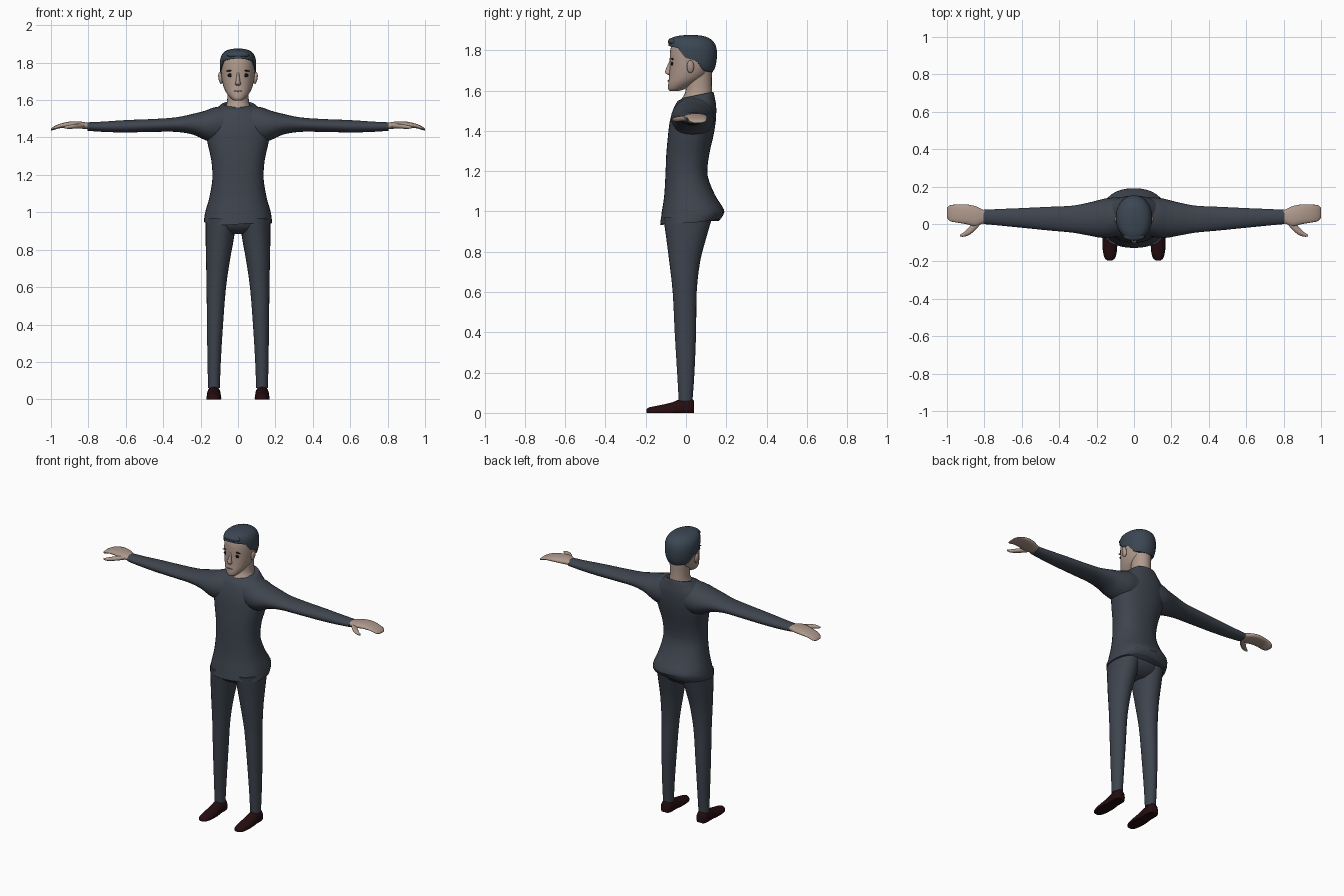
import bpy, bmesh, math
from mathutils import Vector

cube = bpy.data.objects.get("Cube")
if cube:
    bpy.data.objects.remove(cube, do_unlink=True)


def material(name, *rgb):
    m = bpy.data.materials.new(name)
    m.use_nodes = True
    m.diffuse_color = (*rgb, 1)
    m.node_tree.nodes["Principled BSDF"].inputs["Base Color"].default_value = (*rgb, 1)
    return m


CLOTH = material("slate cloth", .048, .058, .076)
SKIN = material("skin", .43, .32, .265)
HAIR = material("blue grey hair", .044, .062, .085)
LEATHER = material("dark shoe leather", .018, .004, .005)
EYE = material("eye black", .008, .006, .006)
LIP = material("lip", .24, .15, .125)


def finish(name, bm, mat):
    """Turn a bmesh into a smooth shaded object."""
    bmesh.ops.recalc_face_normals(bm, faces=bm.faces)
    mesh = bpy.data.meshes.new(name)
    bm.to_mesh(mesh)
    bm.free()
    mesh.materials.append(mat)
    obj = bpy.data.objects.new(name, mesh)
    bpy.context.collection.objects.link(obj)
    bpy.ops.object.select_all(action='DESELECT')
    obj.select_set(True)
    bpy.context.view_layer.objects.active = obj
    bpy.ops.object.shade_smooth_by_angle(angle=math.radians(50))
    return obj


def skin_rings(name, rings, mat, cap_start=True, cap_end=True):
    """Bridge a list of closed rings of points."""
    bm = bmesh.new()
    loops = [[bm.verts.new(p) for p in ring] for ring in rings]
    n = len(loops[0])
    for low, high in zip(loops, loops[1:]):
        for i in range(n):
            j = (i + 1) % n
            bm.faces.new((low[i], low[j], high[j], high[i]))
    if cap_start:
        bm.faces.new(loops[0])
    if cap_end:
        bm.faces.new(loops[-1])
    return finish(name, bm, mat)


def spline(rows, steps):
    """Catmull-Rom resampling of the section rows."""
    out = []
    last = len(rows) - 1
    for i in range(last):
        quad = [rows[max(0, min(last, i + k))] for k in (-1, 0, 1, 2)]
        for s in range(steps):
            u = s / steps
            out.append([b + .5 * u * (c - a + u * (2*a - 5*b + 4*c - d + u * (3*(b - c) + d - a)))
                        for a, b, c, d in zip(*quad)])
    return out + [list(rows[-1])]


def oval(lo_a, hi_a, lo_b, hi_b, angle, power=2):
    def axis(lo, hi, v):
        return (lo + hi) / 2 + (hi - lo) / 2 * math.copysign(abs(v) ** (2 / power), v)
    return axis(lo_a, hi_a, math.cos(angle)), axis(lo_b, hi_b, math.sin(angle))


def loft(name, axis, rows, mat, sides=24, steps=3, power=2, warp=None, flip=1):
    """Rows are (position on axis, low and high of each cross axis)."""
    rings = []
    for t, *box in spline(rows, steps):
        ring = []
        for k in range(sides):
            a, b = oval(*box, math.tau * k / sides, power)
            p = Vector({'x': (t, a, b), 'y': (a, t, b), 'z': (a, b, t)}[axis])
            if warp:
                warp(p)
            p.x *= flip
            ring.append(p)
        rings.append(ring)
    return skin_rings(name, rings, mat)


def body(rows):
    """Rows of (height, half width, front, back) for centred parts."""
    return [(z, -w, w, f, b) for z, w, f, b in rows]


def ellipsoid(name, centre, size, mat, turn=0):
    bm = bmesh.new()
    bmesh.ops.create_uvsphere(bm, u_segments=16, v_segments=10, radius=1)
    obj = finish(name, bm, mat)
    obj.location, obj.scale, obj.rotation_euler = centre, size, (0, turn, 0)


def section_at(rows, z):
    """Linear lookup in a table whose first column rises."""
    if z <= rows[0][0]:
        return rows[0][1:]
    for p, q in zip(rows, rows[1:]):
        if z <= q[0]:
            u = (z - p[0]) / (q[0] - p[0])
            return [a + (b - a) * u for a, b in zip(p[1:], q[1:])]
    return rows[-1][1:]


# Shirt: the hem rises to the back, the neckline dips in front
def shirt_warp(p):
    if p.z < .99:
        p.z += .07 * p.y + .004 * math.sin(22 * p.x)
    if p.z > 1.55:
        p.z += .2 * (p.y - .07) * (p.z - 1.55) / .03


loft("shirt", 'z', body([
    (.945, .182, -.128, .165), (.97, .18, -.125, .185), (1.01, .173, -.118, .188),
    (1.08, .153, -.108, .145), (1.18, .137, -.102, .107), (1.28, .143, -.098, .115),
    (1.37, .163, -.09, .135), (1.45, .172, -.08, .148), (1.52, .148, -.058, .15),
    (1.56, .11, -.032, .143), (1.58, .085, -.015, .135), (1.575, .07, -.005, .128)]),
    CLOTH, sides=36, power=2.3, warp=shirt_warp)

# Trousers, hips part
loft("trouser_hips", 'z', body([
    (.885, .09, -.05, .06), (.91, .15, -.09, .1), (.95, .17, -.11, .125),
    (1, .165, -.1, .13)]), CLOTH, power=2.3)

# Neck and head
loft("neck", 'z', body([
    (1.5, .08, -.035, .13), (1.555, .07, -.022, .13), (1.59, .059, -.004, .13),
    (1.64, .057, .0, .128), (1.72, .06, .0, .13)]), SKIN)
HEAD = [(1.597, .02, -.078, -.04), (1.607, .036, -.088, -.005), (1.635, .06, -.088, .045),
        (1.67, .077, -.084, .1), (1.72, .088, -.081, .132), (1.78, .091, -.08, .142),
        (1.82, .085, -.073, .135), (1.85, .062, -.05, .105), (1.865, .03, -.01, .06)]
loft("head", 'z', body(HEAD), SKIN, sides=32, power=2.1)

# Hair cap, whose lower edge follows the hairline around the head
CROWN = [(1.685, .075, -.075, .128), (1.71, .087, -.08, .143), (1.75, .095, -.083, .152),
         (1.8, .097, -.086, .153), (1.835, .09, -.087, .142), (1.858, .073, -.076, .118),
         (1.871, .045, -.04, .085), (1.876, .012, .01, .04)]
HAIRLINE = [(-1, 1.69), (-.5, 1.7), (-.15, 1.745), (.35, 1.765), (.58, 1.81), (1, 1.822)]
crown = spline(CROWN, 4)
rings = []
for step in range(-1, 17):
    ring = []
    for k in range(40):
        angle = math.tau * k / 40
        low = section_at(HAIRLINE, -math.sin(angle))[0]
        rise = math.sin(max(step, 0) / 16 * math.pi / 2)
        z = low + (1.876 - low) * rise
        w, front, back = section_at(crown, z)
        x, y = oval(-w, w, front, back, angle, 2.1)
        inset = .88 if step < 0 else 1
        ring.append((x * inset, .035 + (y - .035) * inset, z))
    rings.append(ring)
skin_rings("hair", rings, HAIR, cap_start=False)

# Swept fringe on the forehead
ellipsoid("hair_fringe", (0, -.064, 1.842), (.06, .026, .02), HAIR)

# Nose and mouth
loft("nose", 'z', body([
    (1.677, .008, -.088, -.07), (1.685, .016, -.1, -.07), (1.695, .013, -.104, -.07),
    (1.725, .008, -.092, -.07), (1.75, .006, -.081, -.07)]), SKIN, sides=12)


def face_y(x, z):
    w, front, back = section_at(HEAD, z)
    return (front + back) / 2 - (back - front) / 2 * math.sqrt(1 - (x / w) ** 2)


ellipsoid("mouth", (0, face_y(0, 1.648) - .001, 1.648), (.022, .004, .0035), LIP)

ARM = [(.06, -.06, .14, 1.37, 1.572), (.13, -.073, .14, 1.372, 1.56),
       (.18, -.073, .13, 1.388, 1.542), (.24, -.062, .115, 1.415, 1.527),
       (.33, -.046, .098, 1.43, 1.508), (.45, -.035, .092, 1.43, 1.499),
       (.6, -.02, .085, 1.427, 1.493), (.72, -.008, .08, 1.43, 1.485),
       (.805, .0, .076, 1.436, 1.481)]
HAND = [(.78, .01, .068, 1.443, 1.476), (.815, .0, .08, 1.445, 1.481),
        (.85, -.012, .096, 1.449, 1.486), (.9, .0, .105, 1.452, 1.485),
        (.95, .008, .104, 1.45, 1.474), (.985, .016, .1, 1.44, 1.459),
        (1, .035, .085, 1.438, 1.447)]
THUMB = [(.82, .0, .04, 1.45, 1.475), (.85, -.034, .015, 1.448, 1.474),
         (.88, -.058, -.015, 1.447, 1.471), (.91, -.068, -.044, 1.446, 1.465),
         (.93, -.067, -.057, 1.45, 1.459)]
LEG = [(.06, .097, .16, -.036, .032), (.2, .092, .163, -.044, .042),
       (.4, .08, .166, -.056, .05), (.6, .064, .168, -.066, .053),
       (.75, .042, .171, -.083, .07), (.86, .022, .173, -.097, .098),
       (.97, .005, .173, -.113, .13)]
SHOE = [(-.196, .12, .14, -.01, .018), (-.18, .1, .158, -.02, .028),
        (-.13, .09, .168, -.025, .038), (-.07, .09, .167, -.03, .052),
        (-.03, .092, .166, -.03, .068), (.02, .093, .165, -.03, .074),
        (.04, .105, .153, -.02, .06)]


def flat_sole(p):
    p.z = max(p.z, 0)


# Paired parts
for side, s in (("left", 1), ("right", -1)):
    loft(side + "_sleeve", 'x', ARM, CLOTH, flip=s, steps=4)
    loft(side + "_hand", 'x', HAND, SKIN, flip=s, power=2.3)
    loft(side + "_thumb", 'x', THUMB, SKIN, flip=s, sides=12)
    loft(side + "_trouser_leg", 'z', LEG, CLOTH, flip=s)
    loft(side + "_shoe", 'y', SHOE, LEATHER, flip=s, warp=flat_sole)
    ellipsoid(side + "_ear", (s * .094, .022, 1.718), (.011, .018, .032), SKIN, s * .15)
    ellipsoid(side + "_eye", (s * .04, face_y(.04, 1.733), 1.733), (.015, .005, .01), EYE)
    ellipsoid(side + "_eyebrow", (s * .042, face_y(.042, 1.757), 1.757),
              (.022, .006, .004), EYE, s * .12)
